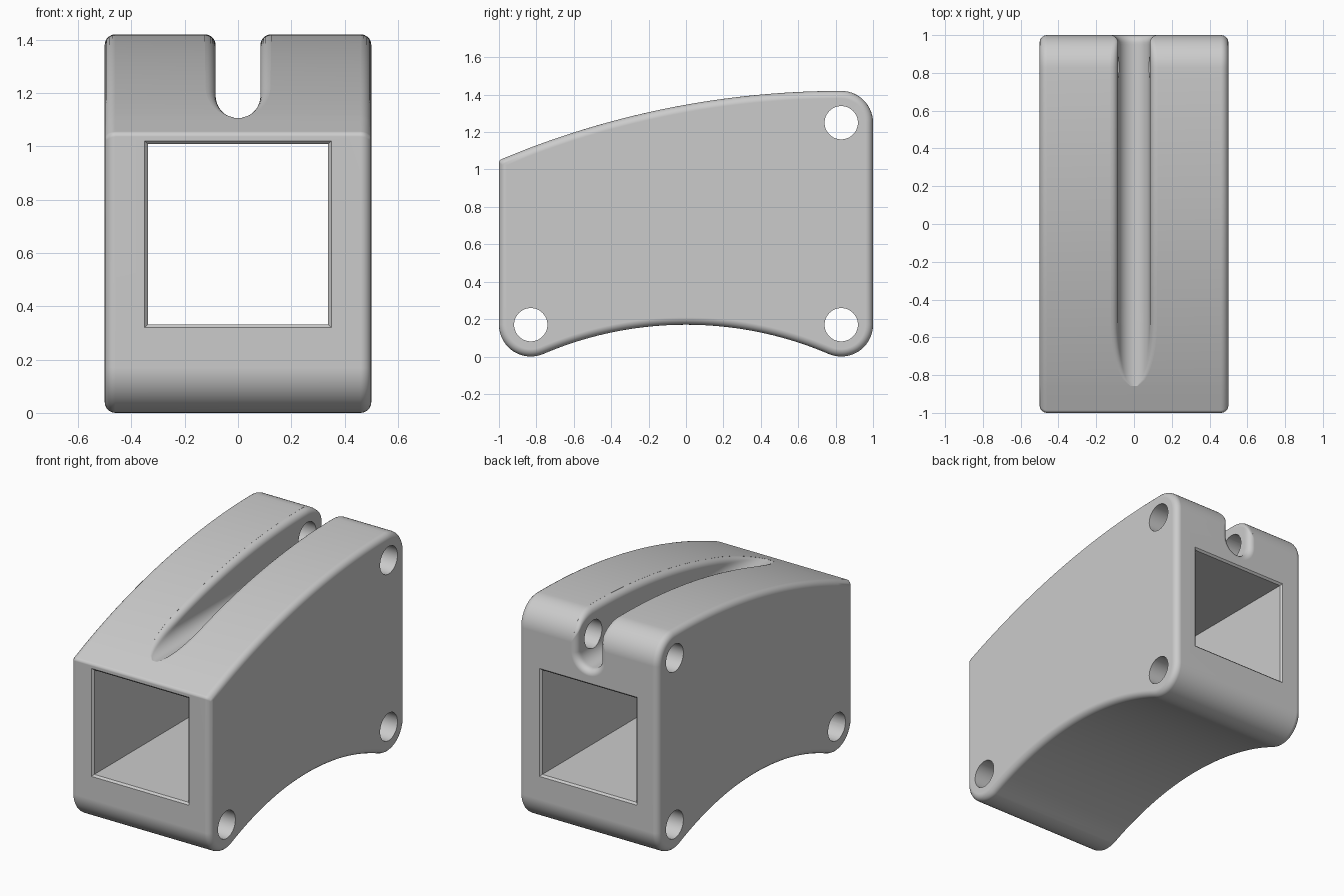
import bpy, bmesh
from math import sin, cos, asin, atan2, sqrt, pi, radians

old = bpy.data.objects.get("Cube")
if old:
    bpy.data.objects.remove(old, do_unlink=True)

EDGE = 0.04                      # rounding of the outer edges
ROUND, PIN = 0.17, 0.83          # corner radius and corner centre
TOP_R, TOP_Z = 4.71, 1.42 - 4.71 # arched top
GROOVE_R, GROOVE_Z = 0.084, 1.189


def arc(cx, cy, r, a, b, n):
    """Points on an arc from angle a to b (radians)."""
    return [(cx + r * cos(a + (b - a) * i / n), cy + r * sin(a + (b - a) * i / n))
            for i in range(n + 1)]


def loft(name, rings):
    """Closed solid through rings with equal point counts."""
    bm = bmesh.new()
    rows = [[bm.verts.new(p) for p in ring] for ring in rings]
    n = len(rows[0])
    for r0, r1 in zip(rows, rows[1:]):
        for i in range(n):
            j = (i + 1) % n
            bm.faces.new((r0[i], r0[j], r1[j], r1[i]))
    bm.faces.new(rows[0])
    bm.faces.new(rows[-1])
    bmesh.ops.remove_doubles(bm, verts=bm.verts, dist=1e-5)
    bmesh.ops.recalc_face_normals(bm, faces=bm.faces)
    mesh = bpy.data.meshes.new(name)
    bm.to_mesh(mesh)
    bm.free()
    obj = bpy.data.objects.new(name, mesh)
    bpy.context.collection.objects.link(obj)
    return obj


# Side outline: arched top, rounded corners, concave underside
half = PIN
a_front = pi / 2 + asin((1 + PIN) / TOP_R)
a_tip = pi - asin((GROOVE_Z - GROOVE_R + 0.002 - TOP_Z) / TOP_R)
arch = arc(PIN, TOP_Z, TOP_R, a_tip, pi / 2, 48)
arch_n = [sin(a_tip + (pi / 2 - a_tip) * i / 48) for i in range(49)]
shoulder = arc(PIN, 1.42 - ROUND, ROUND, pi / 2, 0, 14)[1:]
shoulder_n = [cos(pi / 2 * i / 14) for i in range(1, 15)]

under_r = (PIN ** 2 - ROUND ** 2) / (2 * ROUND)   # tangent to both feet
under_z = ROUND - under_r
spread = atan2(PIN, under_r)
outline = arc(PIN, TOP_Z, TOP_R, a_front, a_front, 1)[:1] + arch + shoulder
outline += arc(PIN, ROUND, ROUND, 0, -pi / 2 - spread, 18)
outline += arc(0, under_z, under_r, pi / 2 - spread, pi / 2 + spread, 40)[1:-1]
outline += arc(-PIN, ROUND, ROUND, -pi / 2 + spread, -pi, 18)

body = loft("block_body", [[(x, y, z) for y, z in outline] for x in (-0.5, 0.5)])

# Round the rims of both sides, then soften the front top edge
bm = bmesh.new()
bm.from_mesh(body.data)
rims = [e for e in bm.edges if abs(e.verts[0].co.x - e.verts[1].co.x) < 0.01]
bmesh.ops.bevel(bm, geom=rims, offset=EDGE, offset_type='OFFSET', segments=5,
                profile=0.5, affect='EDGES', clamp_overlap=False)
ridge = [e for e in bm.edges if e.is_manifold and e.calc_face_angle() > 0.6]
bmesh.ops.bevel(bm, geom=ridge, offset=0.014, offset_type='OFFSET', segments=3,
                profile=0.5, affect='EDGES', clamp_overlap=True)
bm.to_mesh(body.data)
bm.free()


def groove_ring(y, top, fillet, r):
    """Cross-section of the groove with filleted lips."""
    h = top - fillet - GROOVE_Z
    xc = r + fillet if h >= 0 else sqrt(max((r + fillet) ** 2 - h * h, 1e-5))
    ang = 0 if h >= 0 else atan2(h, xc)
    right = [(xc, top + 0.3)]
    right += arc(xc, top - fillet, fillet, pi / 2, pi + ang, 6)
    right += arc(0, GROOVE_Z, r, ang, -pi / 2, 12)
    right[-1] = (0, right[-1][1])
    left = [(-x, z) for x, z in reversed(right[:-1])]
    return [(x, y, z) for x, z in right + left]


# Groove along the arched top, flaring at the back face
rings = []
for (y, z), n in zip(arch + shoulder, arch_n + shoulder_n):
    t = max(0, min(EDGE, y - (1 - EDGE)))
    flare = EDGE - sqrt(max(EDGE ** 2 - t * t, 0))
    rings.append(groove_ring(y, z - 0.0005, max(EDGE * n, 0.003), GROOVE_R + flare))
rings.append([(x, 1.1, z) for x, y, z in rings[-1]])
cutters = [loft("groove_cutter", rings)]

# Square passage with chamfered mouths
lip = 0.012
rings = []
for y, s in ((-1 - lip, 0.35 + lip), (lip - 1, 0.35 - lip),
             (1 - lip, 0.35 - lip), (1 + lip, 0.35 + lip)):
    rings.append([(i * s, y, 0.67 + k * s) for i, k in ((-1, -1), (1, -1), (1, 1), (-1, 1))])
cutters.append(loft("passage_cutter", rings))

# Three cross holes for pins
for y, z in ((-PIN, ROUND), (PIN, ROUND), (PIN, 1.42 - ROUND)):
    circle = arc(y, z, 0.089, 0, 2 * pi, 48)[:-1]
    cutters.append(loft("pin_hole_cutter", [[(x, a, b) for a, b in circle] for x in (-0.6, 0.6)]))

bpy.ops.object.select_all(action='DESELECT')
bpy.context.view_layer.objects.active = body
body.select_set(True)
for c in cutters:
    mod = body.modifiers.new("cut", 'BOOLEAN')
    mod.operation, mod.solver, mod.object = 'DIFFERENCE', 'EXACT', c
    bpy.ops.object.modifier_apply(modifier=mod.name)
    bpy.data.objects.remove(c, do_unlink=True)

# Single grey finish
mat = bpy.data.materials.new("plain_grey")
mat.use_nodes = True
grey = (0.6, 0.6, 0.6, 1)
mat.diffuse_color = grey
mat.node_tree.nodes["Principled BSDF"].inputs["Base Color"].default_value = grey
body.data.materials.clear()
body.data.materials.append(mat)

bpy.ops.object.shade_smooth_by_angle(angle=radians(30))
weighted = body.modifiers.new("even_shading", 'WEIGHTED_NORMAL')
weighted.keep_sharp = True
